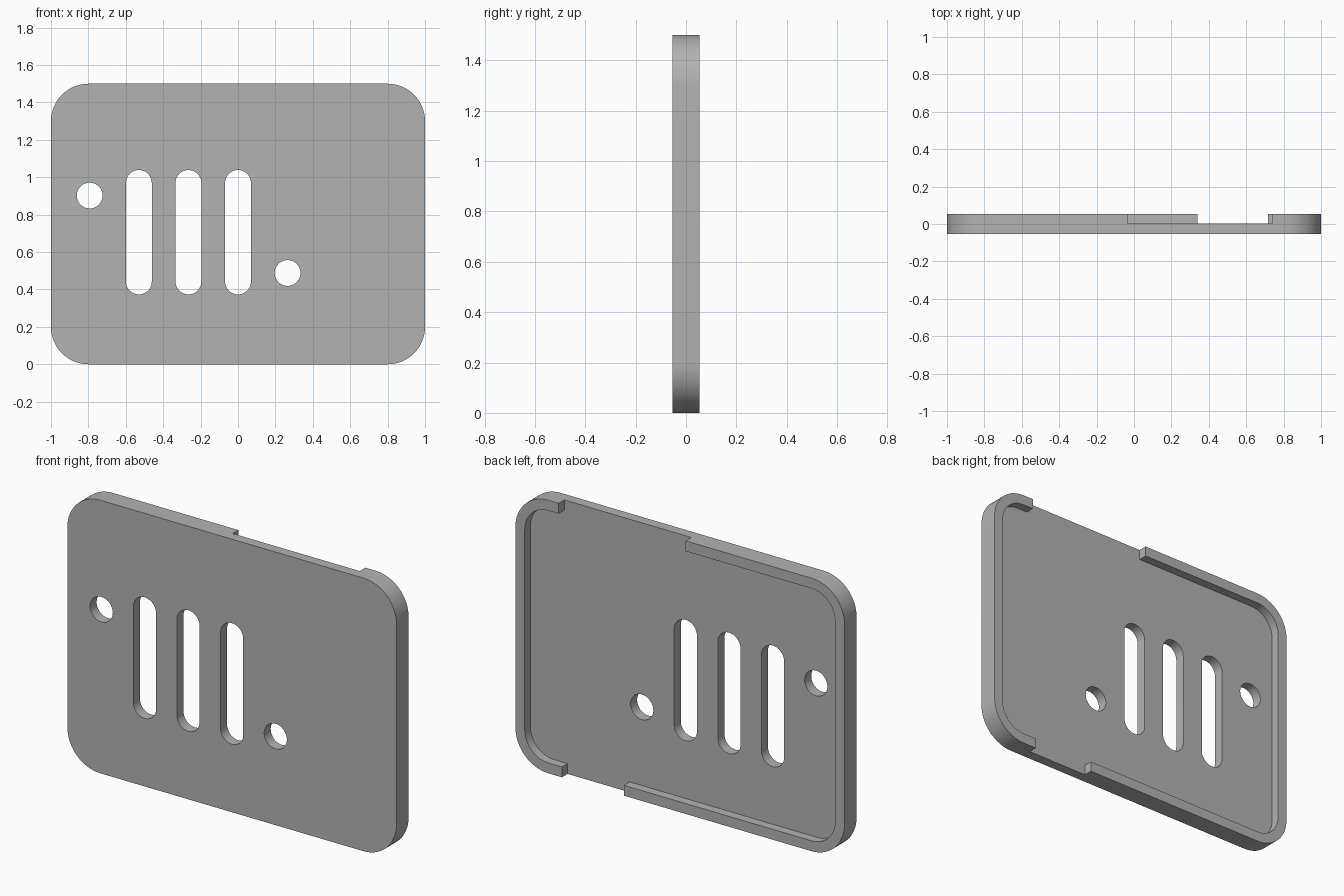
import bpy
import bmesh
from math import sin, cos, pi

old = bpy.data.objects.get("Cube")
if old:
    bpy.data.objects.remove(old, do_unlink=True)

BACK, FLOOR, FRONT = 0.053, 0.004, -0.053
WIDTH, HEIGHT, RADIUS, RIM = 2.0, 1.5, 0.2, 0.057
MID = HEIGHT / 2

grey = bpy.data.materials.new("plain grey")
grey.use_nodes = True
colour = (0.45, 0.45, 0.45, 1)
grey.diffuse_color = colour
grey.node_tree.nodes["Principled BSDF"].inputs["Base Color"].default_value = colour


def rounded_outline(x, z, w, h, r, steps=16):
    """Rounded rectangle in the xz plane, centred on x, z."""
    points = []
    for quarter, (sx, sz) in enumerate([(1, 1), (-1, 1), (-1, -1), (1, -1)]):
        cx, cz = x + sx * (w / 2 - r), z + sz * (h / 2 - r)
        for i in range(steps + 1):
            a = (quarter + i / steps) * pi / 2
            points.append((cx + r * cos(a), cz + r * sin(a)))
    return points


def prism(name, outline, y0, y1):
    """Extrude an xz outline from y0 to y1."""
    bm = bmesh.new()
    face = bm.faces.new([bm.verts.new((x, y0, z)) for x, z in outline])
    side = bmesh.ops.extrude_face_region(bm, geom=[face])["geom"]
    moved = [v for v in side if isinstance(v, bmesh.types.BMVert)]
    bmesh.ops.translate(bm, verts=moved, vec=(0, y1 - y0, 0))
    bmesh.ops.remove_doubles(bm, verts=bm.verts, dist=1e-5)
    bmesh.ops.recalc_face_normals(bm, faces=bm.faces)
    mesh = bpy.data.meshes.new(name)
    bm.to_mesh(mesh)
    bm.free()
    mesh.materials.append(grey)
    obj = bpy.data.objects.new(name, mesh)
    bpy.context.collection.objects.link(obj)
    return obj


def cut(target, cutter):
    """Subtract the cutter, then discard it."""
    cutter.hide_render = True
    mod = target.modifiers.new("cut", "BOOLEAN")
    mod.operation = "DIFFERENCE"
    mod.solver = "EXACT"
    mod.object = cutter
    bpy.context.view_layer.objects.active = target
    bpy.ops.object.modifier_apply(modifier=mod.name)
    bpy.data.objects.remove(cutter, do_unlink=True)


# Cover plate with rounded corners
plate = prism("cover_plate", rounded_outline(0, MID, WIDTH, HEIGHT, RADIUS), FRONT, BACK)

# Shallow recess in the back, leaving a rim
cut(plate, prism("recess", rounded_outline(
    0, MID, WIDTH - 2 * RIM, HEIGHT - 2 * RIM, RADIUS - RIM), FLOOR, BACK + 0.1))

# Gaps in the top and bottom rim
for name, x0, x1, z in [("top_gap", -0.035, 0.737, HEIGHT), ("bottom_gap", 0.34, 0.717, 0)]:
    corners = [(x0, z - 0.12), (x1, z - 0.12), (x1, z + 0.12), (x0, z + 0.12)]
    cut(plate, prism(name, corners, FLOOR, BACK + 0.1))

# Three slots
for x in (-0.53, -0.265, 0):
    cut(plate, prism("slot", rounded_outline(x, 0.706, 0.138, 0.665, 0.069), -0.2, 0.2))

# Two round holes
for x, z in [(-0.793, 0.902), (0.265, 0.488)]:
    cut(plate, prism("hole", rounded_outline(x, z, 0.138, 0.138, 0.069), -0.2, 0.2))

bpy.ops.object.select_all(action="DESELECT")
plate.select_set(True)
bpy.context.view_layer.objects.active = plate
bpy.ops.object.shade_smooth_by_angle(angle=pi / 6)
